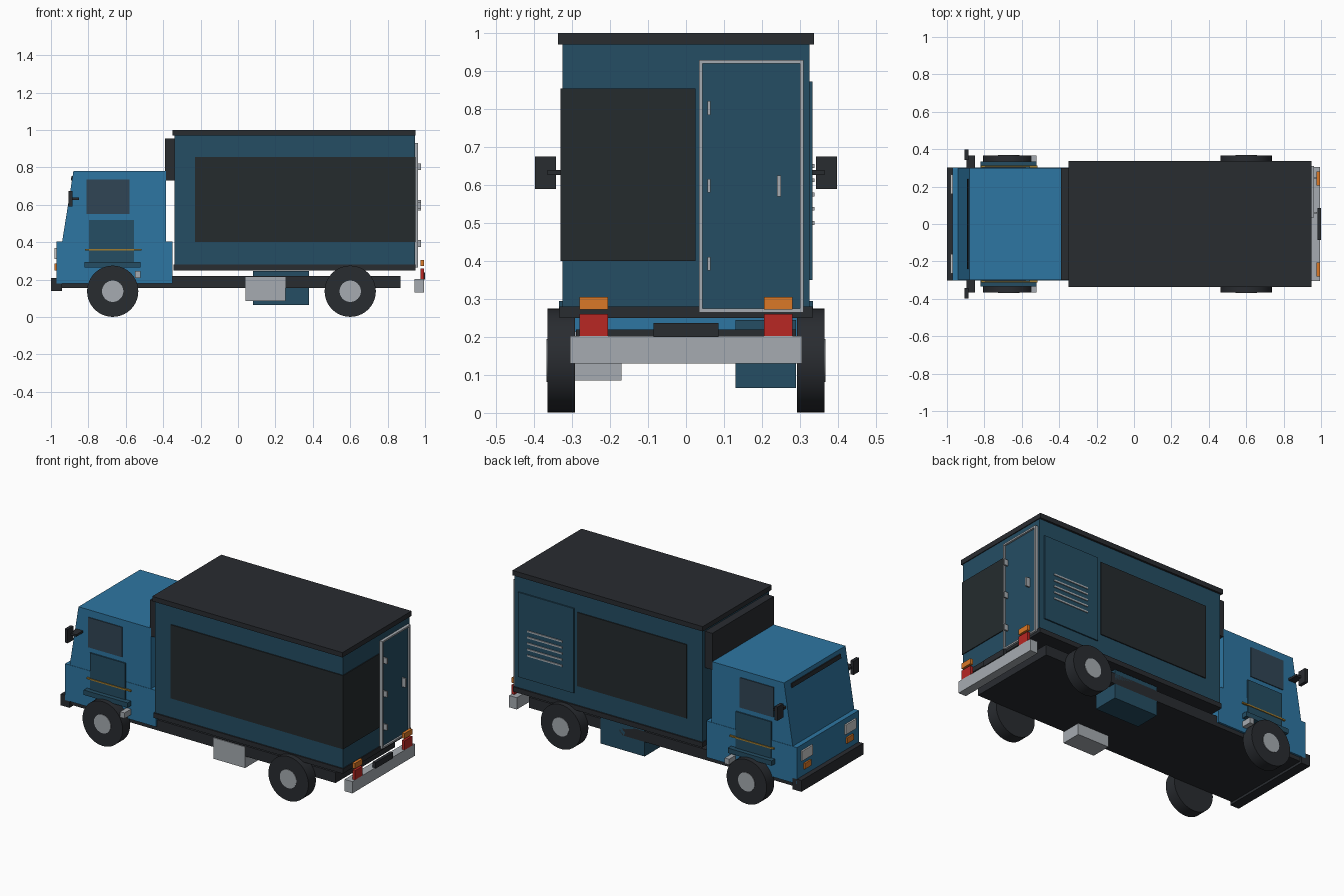
import bpy, bmesh, math
from mathutils import Matrix

if "Cube" in bpy.data.objects:
    bpy.data.objects.remove(bpy.data.objects["Cube"])


def mat(name, rgb):
    m = bpy.data.materials.new(name)
    m.diffuse_color = (*rgb, 1)
    m.use_nodes = True
    m.node_tree.nodes["Principled BSDF"].inputs["Base Color"].default_value = m.diffuse_color
    return m


BLUE = mat("cab_blue", (0.027, 0.18, 0.36))
NAVY = mat("body_navy", (0.018, 0.075, 0.125))
DARK = mat("dark_trim", (0.022, 0.025, 0.03))
PANEL = mat("panel_black", (0.018, 0.024, 0.027))
GLASS = mat("window_slate", (0.03, 0.06, 0.09))
METAL = mat("light_metal", (0.38, 0.41, 0.44))
LAMP = mat("lamp_white", (0.6, 0.62, 0.62))
ORANGE = mat("orange", (0.7, 0.19, 0.02))
RED = mat("red", (0.48, 0.02, 0.017))
GOLD = mat("gold", (0.35, 0.2, 0.03))


def finish(name, bm, material):
    bmesh.ops.recalc_face_normals(bm, faces=bm.faces)
    me = bpy.data.meshes.new(name)
    bm.to_mesh(me)
    bm.free()
    me.materials.append(material)
    ob = bpy.data.objects.new(name, me)
    bpy.context.collection.objects.link(ob)
    return ob


def box(name, x, y, z, material):
    """Box from (min, max) ranges."""
    bm = bmesh.new()
    c = [(a + b) / 2 for a, b in (x, y, z)]
    s = [abs(b - a) for a, b in (x, y, z)]
    bmesh.ops.create_cube(bm, size=1, matrix=Matrix.Translation(c) @ Matrix.Diagonal((*s, 1)))
    return finish(name, bm, material)


def pair(name, x, y, z, material):
    """Same box on both sides of the truck."""
    for side, s in (("left", 1), ("right", -1)):
        box(f"{name}_{side}", x, (s * y[0], s * y[1]), z, material)


def extrude_xz(name, pts, y0, y1, material):
    bm = bmesh.new()
    f = bm.faces.new([bm.verts.new((x, y0, z)) for x, z in pts])
    r = bmesh.ops.extrude_face_region(bm, geom=[f])
    verts = [v for v in r["geom"] if isinstance(v, bmesh.types.BMVert)]
    bmesh.ops.translate(bm, verts=verts, vec=(0, y1 - y0, 0))
    return finish(name, bm, material)


def disc(name, x, z, y0, y1, r, material):
    bm = bmesh.new()
    m = Matrix.Translation((x, (y0 + y1) / 2, z)) @ Matrix.Rotation(math.pi / 2, 4, 'X')
    bmesh.ops.create_cone(bm, cap_ends=True, segments=40, radius1=r, radius2=r,
                          depth=abs(y1 - y0), matrix=m)
    ob = finish(name, bm, material)
    bpy.ops.object.select_all(action='DESELECT')
    ob.select_set(True)
    bpy.context.view_layer.objects.active = ob
    bpy.ops.object.shade_smooth_by_angle(angle=math.radians(35))


# chassis and underbody
box("chassis", (-0.95, 0.87), (-0.29, 0.29), (0.155, 0.22), DARK)
box("battery_box", (0.04, 0.255), (-0.295, -0.17), (0.085, 0.215), METAL)
box("fuel_tank", (0.08, 0.38), (0.13, 0.29), (0.065, 0.245), NAVY)

# wheels
for end, x in (("front", -0.67), ("rear", 0.6)):
    for side, s in (("left", 1), ("right", -1)):
        disc(f"{end}_tyre_{side}", x, 0.138, s * 0.292, s * 0.365, 0.137, DARK)
        disc(f"{end}_hub_{side}", x, 0.138, s * 0.355, s * 0.368, 0.057, METAL)

# cab
box("cab_lower", (-0.97, -0.35), (-0.302, 0.302), (0.18, 0.405), BLUE)
extrude_xz("cab_upper", [(-0.94, 0.405), (-0.88, 0.78), (-0.385, 0.78), (-0.385, 0.405)],
           -0.3, 0.3, BLUE)
extrude_xz("windscreen_strip", [(-0.894, 0.73), (-0.89, 0.755), (-0.88, 0.755), (-0.88, 0.73)],
           -0.24, 0.24, DARK)
pair("cab_window", (-0.81, -0.58), (0.29, 0.305), (0.55, 0.735), GLASS)
pair("cab_door_panel", (-0.797, -0.555), (0.29, 0.308), (0.29, 0.52), NAVY)
pair("cab_gold_strip", (-0.817, -0.515), (0.3, 0.312), (0.355, 0.364), GOLD)
pair("front_fender", (-0.82, -0.52), (0.3, 0.335), (0.265, 0.295), NAVY)
pair("cab_step", (-0.55, -0.52), (0.29, 0.365), (0.21, 0.245), METAL)
pair("mirror", (-0.905, -0.885), (0.342, 0.398), (0.59, 0.675), DARK)
pair("mirror_arm", (-0.895, -0.85), (0.295, 0.365), (0.627, 0.64), DARK)

# cab front
box("front_bumper", (-1.0, -0.94), (-0.302, 0.302), (0.14, 0.21), DARK)
pair("headlight", (-0.98, -0.965), (0.16, 0.265), (0.31, 0.37), LAMP)
pair("front_indicator", (-0.98, -0.965), (0.175, 0.24), (0.25, 0.285), ORANGE)

# cargo body
box("cargo_body", (-0.34, 0.945), (-0.325, 0.325), (0.27, 0.975), NAVY)
box("cargo_roof", (-0.35, 0.95), (-0.337, 0.337), (0.97, 1.0), DARK)
box("cargo_floor_rail", (-0.345, 0.95), (-0.333, 0.333), (0.25, 0.28), DARK)
box("cargo_front_fairing", (-0.39, -0.335), (-0.3, 0.3), (0.73, 0.955), DARK)

# dark cargo panels
box("right_side_panel", (-0.23, 0.95), (-0.331, -0.32), (0.4, 0.855), PANEL)
box("rear_panel", (0.94, 0.95), (-0.331, 0.025), (0.4, 0.855), PANEL)
box("left_side_panel", (-0.235, 0.512), (0.32, 0.331), (0.4, 0.855), PANEL)

# side hatch with louvres
box("side_hatch", (0.535, 0.915), (0.32, 0.333), (0.35, 0.873), NAVY)
for i in range(5):
    z = 0.5 + i * 0.0375
    box(f"hatch_louvre_{i + 1}", (0.61, 0.85), (0.33, 0.338), (z - 0.005, z + 0.005), METAL)

# rear door with frame, hinges and handle
box("rear_door", (0.94, 0.952), (0.04, 0.305), (0.27, 0.925), NAVY)
for name, y, z in (("left", (0.3, 0.31), (0.265, 0.93)), ("right", (0.034, 0.044), (0.265, 0.93)),
                   ("top", (0.044, 0.3), (0.92, 0.93)), ("bottom", (0.044, 0.3), (0.265, 0.275))):
    box(f"door_frame_{name}", (0.94, 0.963), y, z, METAL)
for i, z in enumerate((0.393, 0.598, 0.803)):
    box(f"door_hinge_{i + 1}", (0.95, 0.978), (0.056, 0.065), (z - 0.018, z + 0.018), METAL)
box("door_handle", (0.95, 0.978), (0.24, 0.25), (0.57, 0.625), METAL)

# rear bumper, lights and plate
box("rear_bumper", (0.943, 0.995), (-0.305, 0.305), (0.13, 0.203), METAL)
pair("tail_light", (0.977, 0.995), (0.205, 0.28), (0.203, 0.26), RED)
pair("rear_indicator", (0.977, 0.995), (0.205, 0.28), (0.272, 0.305), ORANGE)
box("rear_plate", (0.98, 1.0), (-0.085, 0.085), (0.2, 0.237), DARK)
